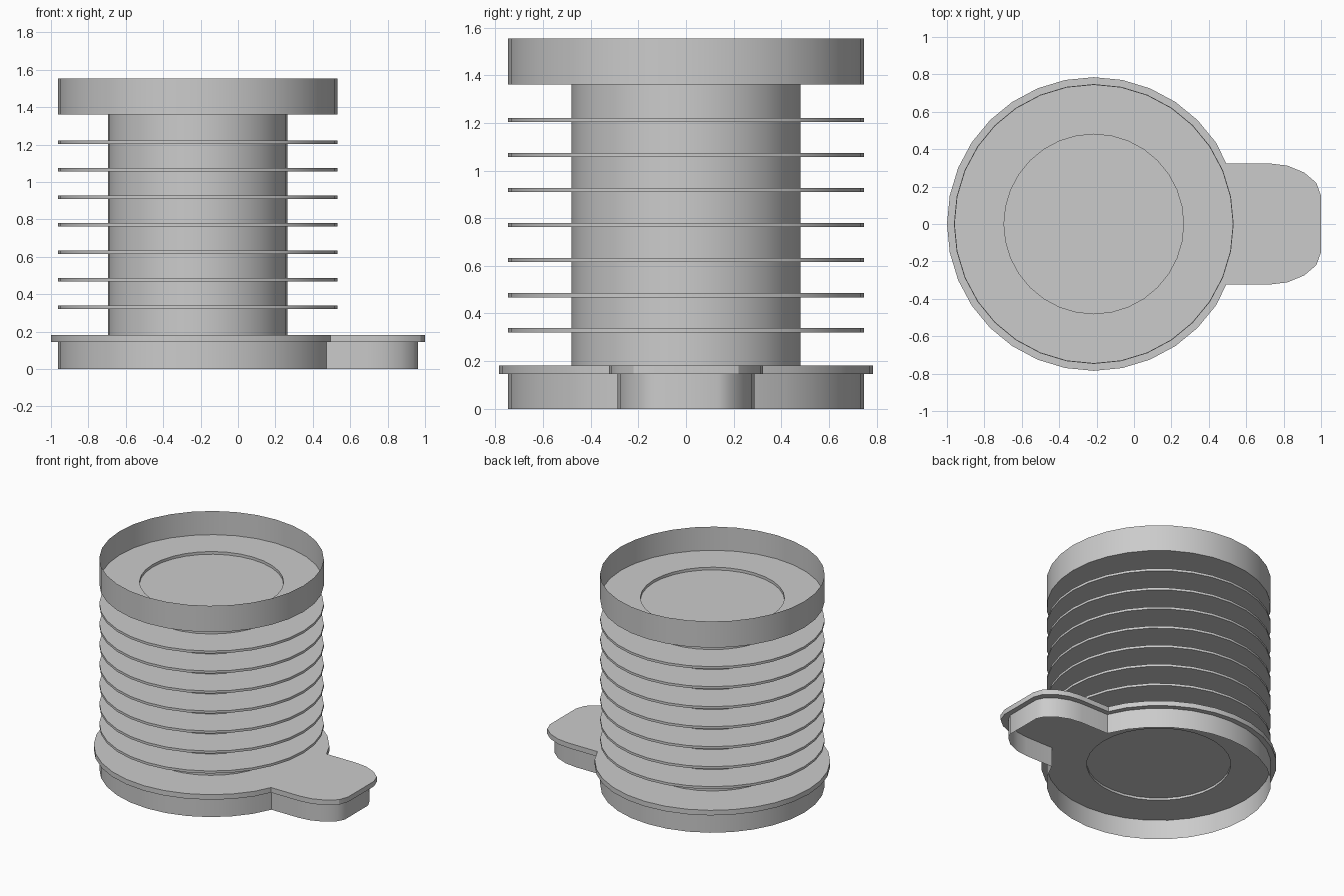
import bpy, bmesh, math

if "Cube" in bpy.data.objects:
    bpy.data.objects.remove(bpy.data.objects["Cube"])

CX = -0.215      # axis of the round body
SIDES = 32
BODY_R, FIN_R, FLANGE_R = 0.48, 0.748, 0.785

grey = bpy.data.materials.new("plain grey")
grey.use_nodes = True
colour = (0.6, 0.6, 0.6, 1)
grey.diffuse_color = colour
grey.node_tree.nodes["Principled BSDF"].inputs["Base Color"].default_value = colour


def circle(r, first=0, last=SIDES):
    step = math.tau / SIDES
    return [(CX + r * math.cos(i * step), r * math.sin(i * step)) for i in range(first, last)]


def tab_outline(inset):
    """Round base joined to a tab with a rounded end."""
    half = [(1.0, 0.15), (0.975, 0.22), (0.91, 0.275), (0.82, 0.312), (0.73, 0.323), (0.494, 0.323)]
    upper = []
    for i, (x, y) in enumerate(half):
        shift = inset if i < 5 else inset * 0.55
        upper.append((x - shift, y - inset * (0.4 if i == 0 else 0.95)))
    lower = [(x, -y) for x, y in reversed(upper)]
    return upper + circle(FLANGE_R - inset, 3, SIDES - 2) + lower


def build(name, loops, z0, z1, bottom=True, top=True):
    """Extrude closed outlines; further loops are holes."""
    bm = bmesh.new()
    low, high = [], []
    for loop in loops:
        a = [bm.verts.new((x, y, z0)) for x, y in loop]
        b = [bm.verts.new((x, y, z1)) for x, y in loop]
        n = len(loop)
        for i in range(n):
            j = (i + 1) % n
            bm.faces.new((a[i], a[j], b[j], b[i]))
            low.append(bm.edges.get((a[i], a[j])))
            high.append(bm.edges.get((b[i], b[j])))
    for wanted, edges, nz in ((bottom, low, -1), (top, high, 1)):
        if wanted:
            bmesh.ops.triangle_fill(bm, use_beauty=True, use_dissolve=False,
                                    edges=edges, normal=(0, 0, nz))
    bmesh.ops.recalc_face_normals(bm, faces=bm.faces)
    mesh = bpy.data.meshes.new(name)
    bm.to_mesh(mesh)
    bm.free()
    mesh.materials.append(grey)
    obj = bpy.data.objects.new(name, mesh)
    bpy.context.collection.objects.link(obj)
    bpy.ops.object.select_all(action="DESELECT")
    obj.select_set(True)
    bpy.context.view_layer.objects.active = obj
    bpy.ops.object.shade_smooth_by_angle(angle=math.radians(30))
    return obj


# Base: thin open skirt under a flange with a shallow round recess below
build("base_skirt", [tab_outline(0.037)], 0, 0.145, bottom=False, top=False)
build("base_flange", [tab_outline(0), circle(BODY_R)], 0.145, 0.182)

# Central column
build("column", [circle(BODY_R)], 0.162, 1.36)

# Evenly spaced cooling fins
for i in range(7):
    z = 0.33 + i * 0.147
    build(f"fin_{i + 1}", [circle(FIN_R), circle(BODY_R)], z - 0.009, z + 0.009)

# Open cup on top with a recessed centre
build("cup_floor", [circle(FIN_R - 0.002), circle(BODY_R)], 1.36, 1.38)
build("cup_wall", [circle(FIN_R)], 1.36, 1.553, bottom=False, top=False)
